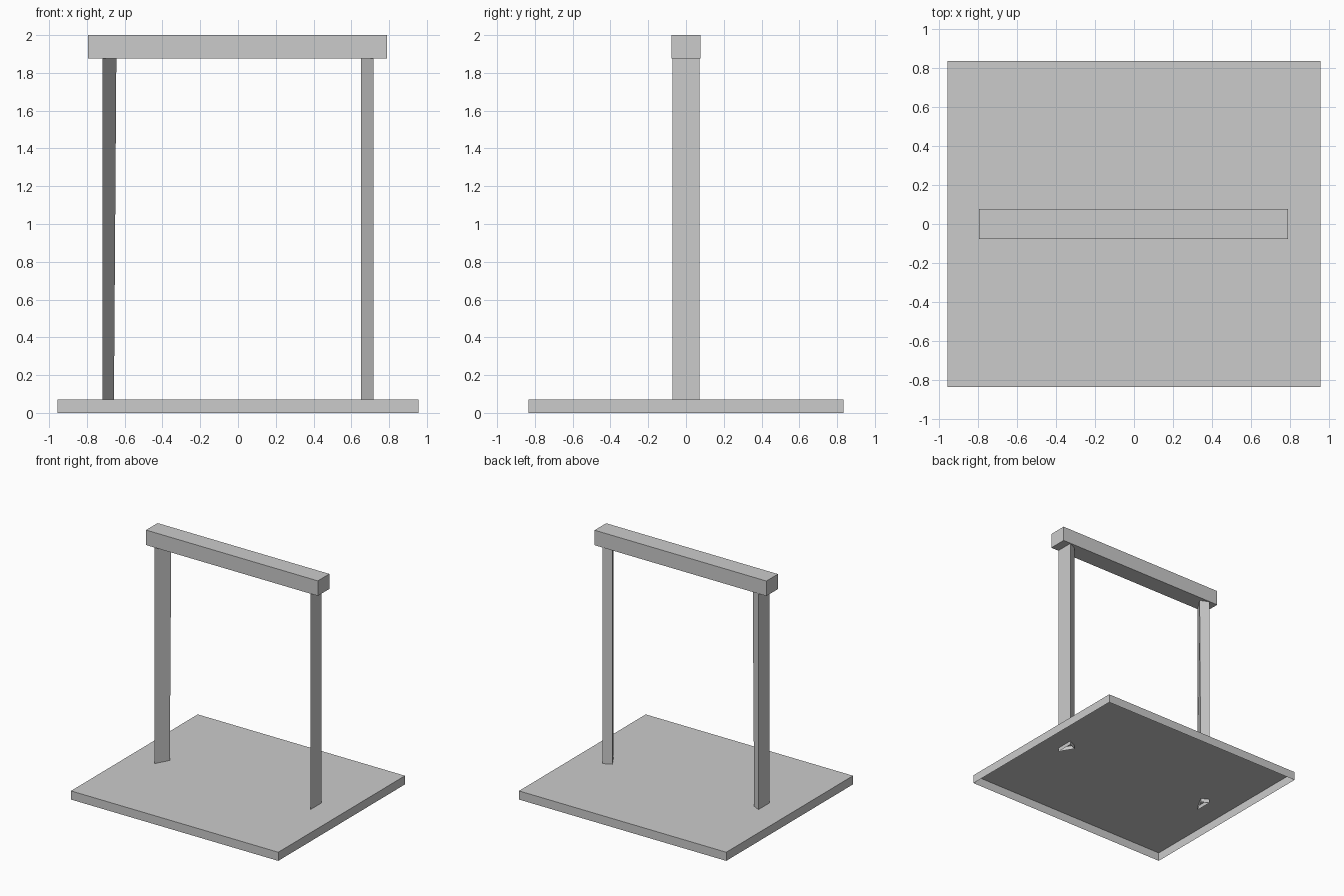
import bpy, bmesh

if "Cube" in bpy.data.objects:
    bpy.data.objects.remove(bpy.data.objects["Cube"])


def finish(name, bm):
    mesh = bpy.data.meshes.new(name)
    bm.to_mesh(mesh)
    bm.free()
    obj = bpy.data.objects.new(name, mesh)
    bpy.context.collection.objects.link(obj)
    return obj


def prism(name, bottom, top, z0, z1, cap_bottom=True, cap_top=True):
    """Straight-sided prism between two outlines; ends may stay open."""
    bm = bmesh.new()
    low = [bm.verts.new((x, y, z0)) for x, y in bottom]
    high = [bm.verts.new((x, y, z1)) for x, y in top]
    n = len(low)
    for i in range(n):
        j = (i + 1) % n
        bm.faces.new((low[i], low[j], high[j], high[i]))
    if cap_bottom:
        bm.faces.new(low[::-1])
    if cap_top:
        bm.faces.new(high)
    return finish(name, bm)


def rect(x0, x1, y):
    return [(x0, -y), (x1, -y), (x1, y), (x0, y)]


# Tray-like base plate, hollow underneath
plate = rect(-0.956, 0.956, 0.835)
prism("base_plate", plate, plate, 0.0, 0.072, cap_bottom=False)

# Crossbar
bar = rect(-0.795, 0.79, 0.076)
prism("crossbar", bar, bar, 1.875, 2.0)


# Triangular hollow posts, flat side outwards, poking through the plate
def right_section(inner):
    return [(0.718, -0.072), (0.718, 0.072), (inner, 0.04)]


def left_section(inner):
    return [(-x, y) for x, y in reversed(right_section(inner))]


prism("right_post", right_section(0.65), right_section(0.65),
      0.04, 1.88, cap_bottom=False, cap_top=False)
prism("left_post", left_section(0.657), left_section(0.644),
      0.04, 1.88, cap_bottom=False, cap_top=False)
